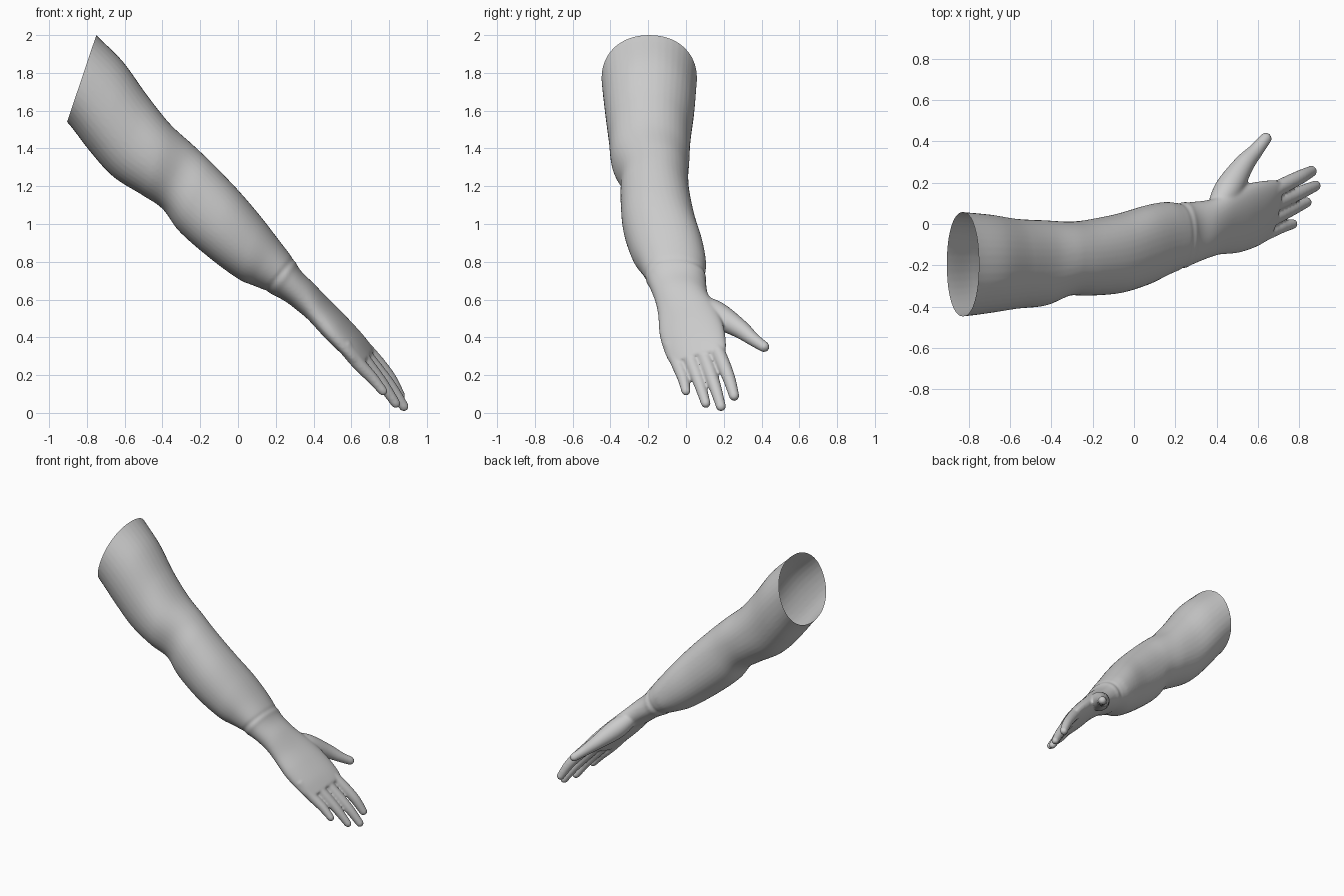
import bpy, bmesh, math
from mathutils import Vector

if "Cube" in bpy.data.objects:
    bpy.data.objects.remove(bpy.data.objects["Cube"])

SIDES = 40
NORMAL = Vector((0.73, 0, 0.68))      # back-of-hand direction


def spline(keys, steps):
    """Catmull-Rom through rows of numbers."""
    out = []
    n = len(keys)
    for i in range(n - 1):
        p = [keys[max(0, min(n - 1, i + k))] for k in (-1, 0, 1, 2)]
        for s in range(steps):
            t = s / steps
            out.append([0.5 * (2 * b + (c - a) * t + (2 * a - 5 * b + 4 * c - d) * t * t
                               + (3 * b - a - 3 * c + d) * t ** 3) for a, b, c, d in zip(*p)])
    out.append(list(keys[-1]))
    return out


def loft(bm, rings, power=2.0):
    """Closed skin over (centre, axis a, axis b) super-ellipses."""
    loops = []
    for c, a, b in rings:
        loop = []
        for i in range(SIDES):
            t = 2 * math.pi * i / SIDES
            u, v = math.cos(t), math.sin(t)
            u = math.copysign(abs(u) ** (2 / power), u)
            v = math.copysign(abs(v) ** (2 / power), v)
            loop.append(bm.verts.new(c + a * u + b * v))
        loops.append(loop)
    for l0, l1 in zip(loops, loops[1:]):
        for i in range(SIDES):
            j = (i + 1) % SIDES
            bm.faces.new((l0[i], l0[j], l1[j], l1[i]))
    bm.faces.new(loops[0][::-1])
    bm.faces.new(loops[-1])


def digit(bm, keys):
    """Tapered round-tipped tube through (x, y, z, radius) rows."""
    pts = spline(keys, 8)
    rings = []
    for i, p in enumerate(pts):
        d = (Vector(pts[min(i + 1, len(pts) - 1)][:3]) - Vector(pts[max(i - 1, 0)][:3])).normalized()
        b = NORMAL.cross(d).normalized()
        a = d.cross(b)
        rings.append((Vector(p[:3]), a * p[3], b * p[3]))
    r, c = pts[-1][3], rings[-1][0]
    for k in range(1, 7):
        t = math.radians(14 * k)
        rings.append((c + d * r * math.sin(t), a * r * math.cos(t), b * r * math.cos(t)))
    loft(bm, rings)


# Arm and palm stations: top x, z, bottom x, z, y min, y max, twist
ARM = [
    (-.86, 2.12, -1.05, 1.68, -.455, .07, 0),
    (-.75, 2.00, -.905, 1.54, -.447, .058, 0),
    (-.61, 1.86, -.78, 1.38, -.43, .045, 0),
    (-.48, 1.68, -.66, 1.25, -.41, .025, 0),
    (-.36, 1.53, -.51, 1.155, -.395, .018, 0),
    (-.24, 1.42, -.40, 1.08, -.348, .012, 0),
    (-.14, 1.325, -.31, .96, -.347, .02, 0),
    (0, 1.18, -.15, .82, -.335, .05, 0),
    (.12, 1.04, 0, .71, -.295, .09, 0),
    (.22, .91, .08, .675, -.25, .106, 0),
    (.285, .825, .14, .65, -.222, .102, 0),
    (.335, .75, .25, .59, -.19, .108, 0),
    (.405, .68, .33, .53, -.163, .12, .01),
    (.49, .583, .388, .487, -.147, .16, .03),
    (.575, .49, .475, .40, -.140, .195, .04),
    (.651, .40, .567, .318, -.115, .21, .045),
    (.697, .333, .63, .267, -.085, .208, .045),
    (.705, .310, .665, .265, -.05, .17, .03),
]
bm = bmesh.new()
rings = []
STEPS = 16
for i, (xt, zt, xb, zb, y0, y1, tw) in enumerate(spline(ARM, STEPS)):
    s = i / STEPS
    k = 1 - .03 * math.exp(-((s - 10.1) / .12) ** 2) + .02 * math.exp(-((s - 10.4) / .15) ** 2)  # wrist crease
    c = Vector(((xt + xb) / 2, (y0 + y1) / 2, (zt + zb) / 2))
    a = Vector(((xt - xb) / 2, 0, (zt - zb) / 2)) * k
    b = (Vector((0, (y1 - y0) / 2, 0)) + NORMAL * tw) * k
    rings.append((c, a, b))
loft(bm, rings, 2.15)

# Thumb and fingers
DIGITS = [
    [(.40, .07, .58, .05), (.455, .165, .52, .068), (.53, .285, .445, .05),
     (.59, .355, .39, .036), (.637, .413, .35, .029)],
    [(.56, -.08, .36, .04), (.635, -.045, .265, .036), (.71, -.015, .185, .031), (.768, 0, .115, .024)],
    [(.58, -.02, .38, .04), (.665, .025, .28, .038), (.76, .07, .16, .032), (.835, .105, .05, .025)],
    [(.59, .05, .40, .04), (.685, .10, .29, .038), (.80, .15, .15, .033), (.878, .185, .034, .026)],
    [(.59, .12, .42, .04), (.70, .175, .31, .038), (.80, .225, .19, .034), (.858, .255, .09, .027)],
]
for keys in DIGITS:
    digit(bm, keys)
bmesh.ops.recalc_face_normals(bm, faces=bm.faces)

mesh = bpy.data.meshes.new("arm")
bm.to_mesh(mesh)
bm.free()
arm = bpy.data.objects.new("arm", mesh)
bpy.context.collection.objects.link(arm)
bpy.context.view_layer.objects.active = arm
arm.select_set(True)

# Fuse into one skin and soften the joins
rm = arm.modifiers.new("fuse", 'REMESH')
rm.mode = 'VOXEL'
rm.voxel_size = 0.008
sm = arm.modifiers.new("soften", 'SMOOTH')
sm.factor = 0.5
sm.iterations = 5
for name in ("fuse", "soften"):
    bpy.ops.object.modifier_apply(modifier=name)

# Cut the open shoulder end
bm = bmesh.new()
bm.from_mesh(mesh := arm.data)
bmesh.ops.bisect_plane(bm, geom=bm.verts[:] + bm.edges[:] + bm.faces[:], dist=1e-5,
                       plane_co=(-.75, 0, 2.0), plane_no=(-.46, 0, .155), clear_outer=True)
bm.to_mesh(mesh)
bm.free()
bpy.ops.object.shade_smooth()
